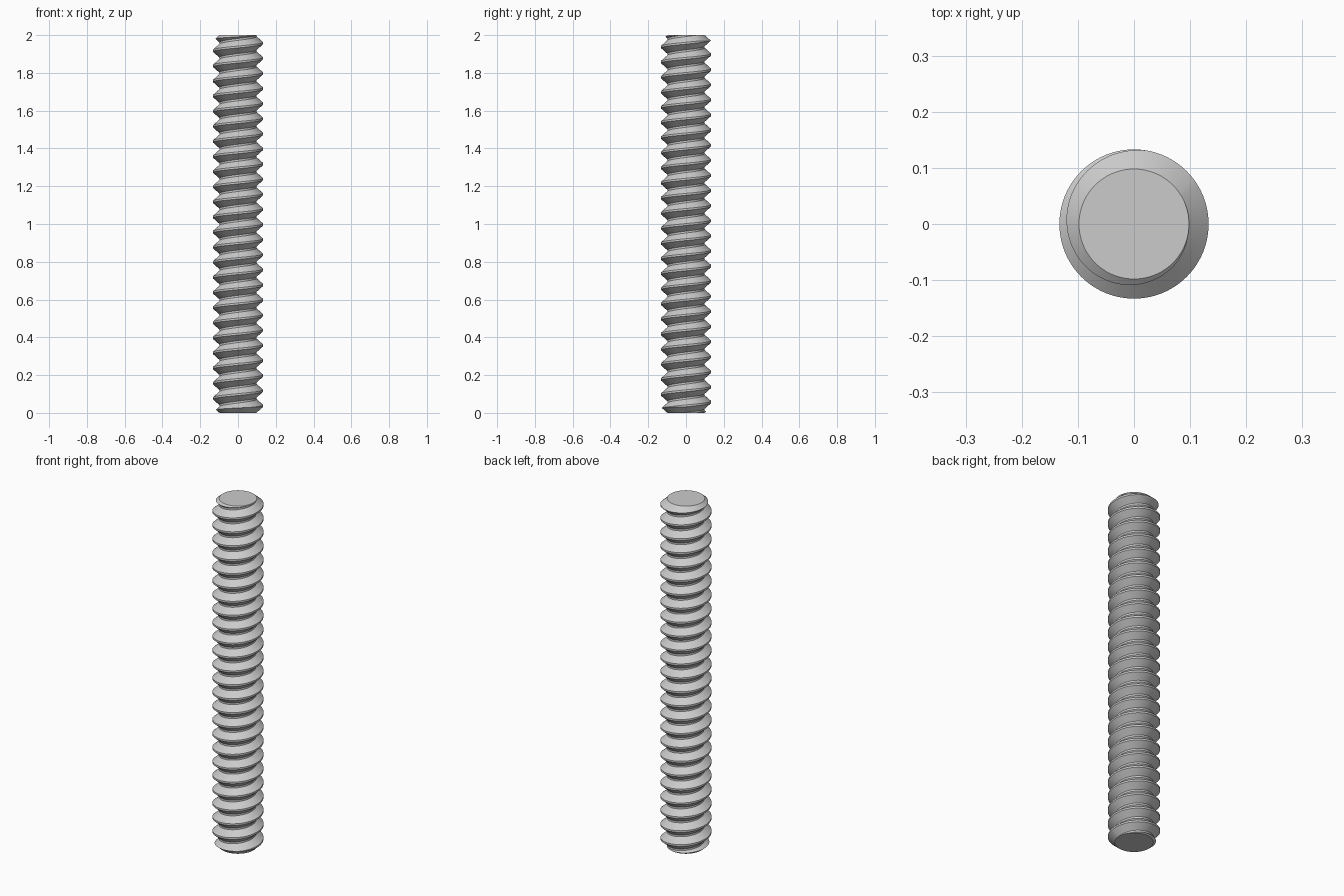
import bpy, bmesh, math

cube = bpy.data.objects.get("Cube")
if cube:
    bpy.data.objects.remove(cube, do_unlink=True)

HEIGHT = 2.0
ROOT, CREST = 0.0985, 0.133      # thread radii
PITCH = 0.08
SEG = 96                         # steps per turn
TURNS = 29                       # runs past both ends, trimmed later
CAP = 0.098                      # flat end radius
SLOPE = 0.86                     # end chamfer rise per unit of radius
# thread cross-section over one pitch: (rise, radius)
PROFILE = [(0, ROOT), (0.03, CREST), (0.04, CREST), (0.07, ROOT)]
START = HEIGHT - 27 * PITCH - PITCH * 350 / 360

steel = bpy.data.materials.new("steel grey")
steel.use_nodes = True
colour = (0.6, 0.6, 0.6, 1)
steel.diffuse_color = colour
steel.node_tree.nodes["Principled BSDF"].inputs["Base Color"].default_value = colour


def make_object(name, bm):
    bmesh.ops.recalc_face_normals(bm, faces=bm.faces)
    mesh = bpy.data.meshes.new(name)
    bm.to_mesh(mesh)
    bm.free()
    mesh.materials.append(steel)
    ob = bpy.data.objects.new(name, mesh)
    bpy.context.collection.objects.link(ob)
    return ob


# Right-handed thread, swept as one closed helical skin
bm = bmesh.new()
cache = {}


def point(i, j):
    if j == len(PROFILE):        # the next turn starts where this one ends
        i, j = i + SEG, 0
    if (i, j) not in cache:
        rise, r = PROFILE[j]
        a = math.tau * i / SEG
        z = START + PITCH * i / SEG + rise
        cache[i, j] = bm.verts.new((r * math.cos(a), r * math.sin(a), z))
    return cache[i, j]


last = SEG * TURNS
for i in range(last):
    for j in range(len(PROFILE)):
        bm.faces.new((point(i, j), point(i + 1, j), point(i + 1, j + 1), point(i, j + 1)))

# Close both helical ends with fans
for i0, z in ((0, START - PITCH), (last, START + (TURNS + 2) * PITCH)):
    loop = [point(i0 + k, 0) for k in range(SEG + 1)]
    loop += [point(i0, j) for j in range(len(PROFILE) - 1, 0, -1)]
    centre = bm.verts.new((0, 0, z))
    for a, b in zip(loop, loop[1:] + loop[:1]):
        bm.faces.new((a, b, centre))
rod = make_object("threaded_rod", bm)

# Chamfered blank that trims the ends
bm = bmesh.new()
wide = 0.15
drop = (wide - CAP) * SLOPE
rings = []
for r, z in ((CAP, 0), (wide, drop), (wide, HEIGHT - drop), (CAP, HEIGHT)):
    rings.append([bm.verts.new((r * math.cos(math.tau * k / SEG),
                                r * math.sin(math.tau * k / SEG), z)) for k in range(SEG)])
for low, high in zip(rings, rings[1:]):
    for k in range(SEG):
        n = (k + 1) % SEG
        bm.faces.new((low[k], low[n], high[n], high[k]))
bm.faces.new(rings[0])
bm.faces.new(rings[-1])
blank = make_object("end_trimmer", bm)
blank.hide_render = True

trim = rod.modifiers.new("trim_ends", 'BOOLEAN')
trim.operation = 'INTERSECT'
trim.solver = 'EXACT'
trim.object = blank

bpy.ops.object.select_all(action='DESELECT')
rod.select_set(True)
bpy.context.view_layer.objects.active = rod
bpy.ops.object.modifier_apply(modifier=trim.name)
bpy.data.objects.remove(blank, do_unlink=True)
bpy.ops.object.shade_smooth_by_angle(angle=math.radians(25))
